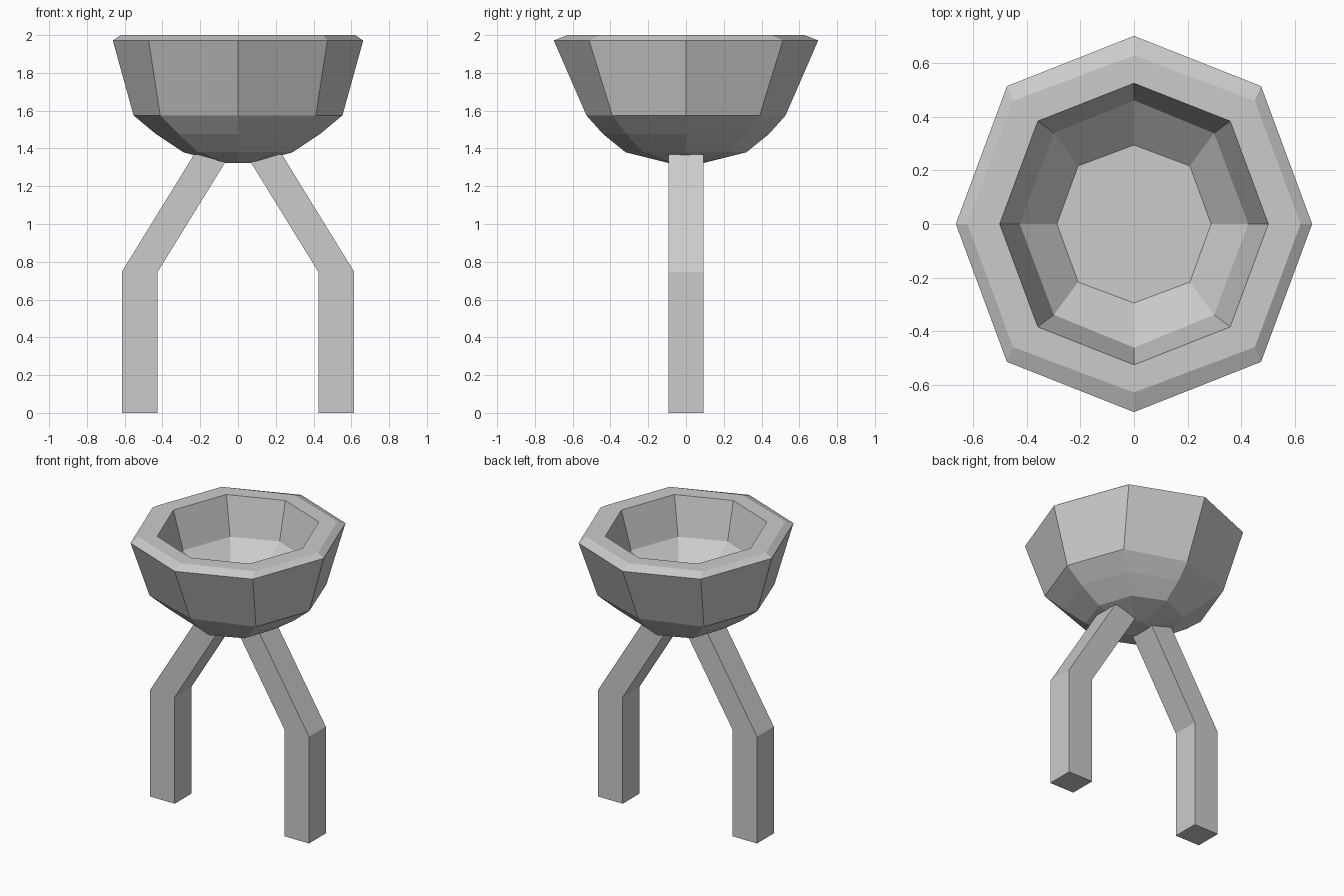
import bpy, bmesh

if "Cube" in bpy.data.objects:
    bpy.data.objects.remove(bpy.data.objects["Cube"])


def make_object(name, bm):
    bmesh.ops.recalc_face_normals(bm, faces=bm.faces)
    mesh = bpy.data.meshes.new(name)
    bm.to_mesh(mesh)
    bm.free()
    obj = bpy.data.objects.new(name, mesh)
    bpy.context.collection.objects.link(obj)
    return obj


def ring(bm, rx, ry, dx, dy, z):
    """Eight-sided ring: axis radii rx, ry and diagonal corner dx, dy."""
    pts = [(rx, 0), (dx, dy), (0, ry), (-dx, dy),
           (-rx, 0), (-dx, -dy), (0, -ry), (dx, -dy)]
    return [bm.verts.new((x, y, z)) for x, y in pts]


def bridge(bm, a, b):
    n = len(a)
    for i in range(n):
        j = (i + 1) % n
        bm.faces.new((a[i], a[j], b[j], b[i]))


# Bowl: outer wall from the base up, over the rim, down to the inner floor
BOWL = [
    (0.08, 0.09, 0.07, 0.07, 1.322),
    (0.29, 0.32, 0.21, 0.23, 1.38),
    (0.435, 0.44, 0.315, 0.315, 1.477),
    (0.553, 0.527, 0.412, 0.39, 1.575),
    (0.663, 0.70, 0.473, 0.513, 1.972),
    (0.62, 0.627, 0.45, 0.458, 2.0),
    (0.50, 0.524, 0.358, 0.383, 2.0),
    (0.425, 0.46, 0.298, 0.338, 1.738),
    (0.287, 0.294, 0.208, 0.216, 1.60),
]
bm = bmesh.new()
rings = [ring(bm, *r) for r in BOWL]
for lower, upper in zip(rings, rings[1:]):
    bridge(bm, lower, upper)
bm.faces.new(rings[0])
bm.faces.new(rings[-1])
make_object("bowl", bm)

# Bent square legs, one per side, tops sunk into the bowl base
HALF = 0.093
LEG = [(0.425, 0.615, 0.0), (0.425, 0.615, 0.747), (0.043, 0.233, 1.367)]
for side, name in ((-1, "left_leg"), (1, "right_leg")):
    bm = bmesh.new()
    sections = []
    for inner, outer, z in LEG:
        sections.append([bm.verts.new((side * x, y, z)) for x, y in
                         ((inner, -HALF), (outer, -HALF), (outer, HALF), (inner, HALF))])
    for a, b in zip(sections, sections[1:]):
        bridge(bm, a, b)
    bm.faces.new(sections[0])
    bm.faces.new(sections[-1])
    make_object(name, bm)
